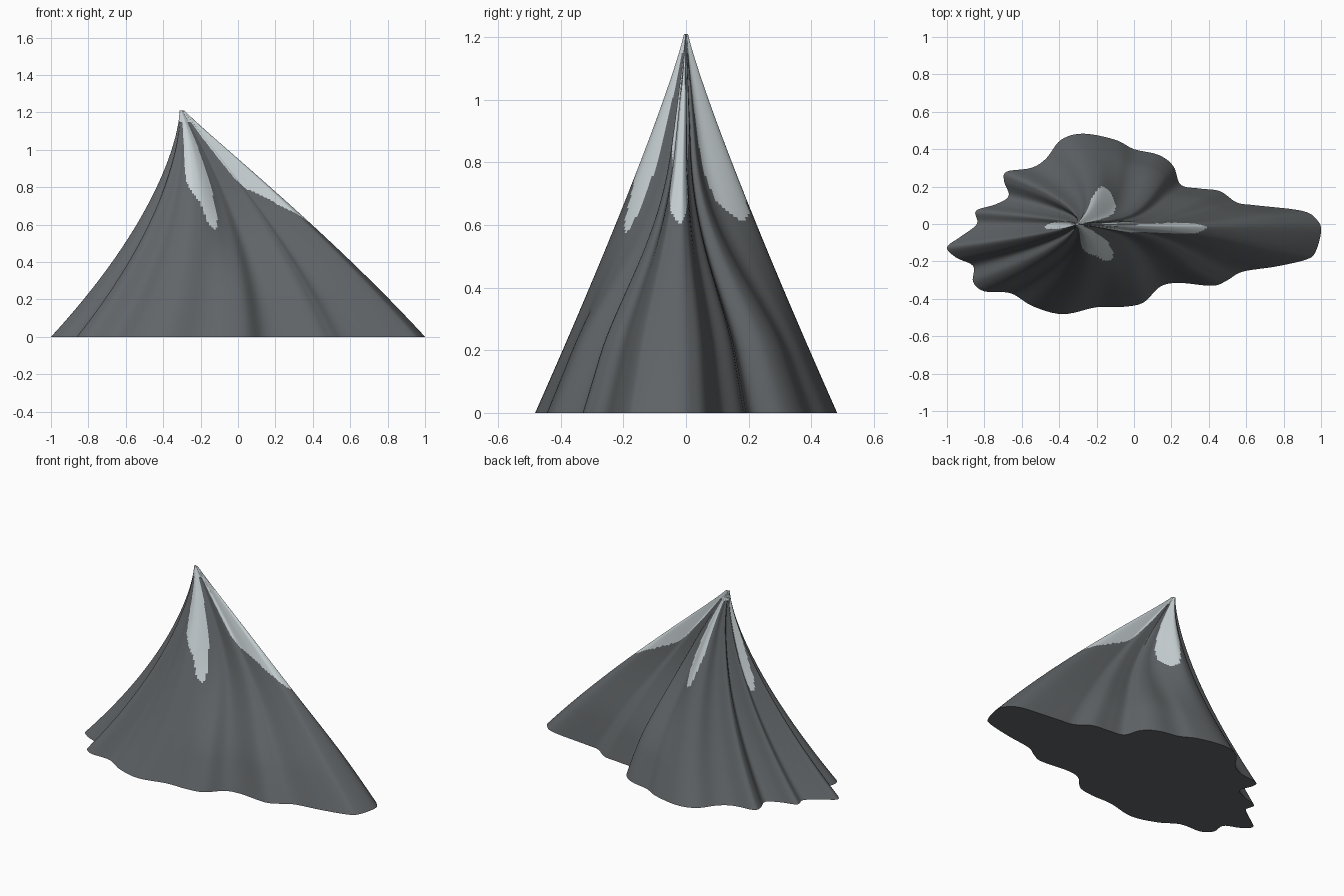
import bpy, bmesh, math
from mathutils import Vector

if "Cube" in bpy.data.objects:
    bpy.data.objects.remove(bpy.data.objects["Cube"])

HEIGHT, LEAN, TIP = 1.21, -0.3, 0.014
ROWS, STEPS, WINDOW = 120, 6, 18
SPUR_Y, PINCH = -0.05, 0.55

# Folded foot outline, anticlockwise from the long spur
FOOT = [
    (1, -.04), (.98, .02), (.9, .07), (.65, .1), (.55, .115), (.46, .175),
    (.35, .19), (.25, .21), (.21, .31), (.13, .37), (0, .4), (-.1, .45),
    (-.27, .483), (-.39, .45), (-.47, .35), (-.55, .3), (-.68, .28),
    (-.695, .23), (-.67, .15), (-.74, .105), (-.845, .07), (-.84, 0),
    (-.93, -.07), (-1, -.125), (-.95, -.18), (-.86, -.225), (-.86, -.31),
    (-.8, -.36), (-.66, -.37), (-.54, -.44), (-.38, -.482), (-.2, -.445),
    (-.06, -.443), (.05, -.42), (.14, -.335), (.24, -.315), (.42, -.33),
    (.5, -.3), (.58, -.255), (.76, -.227), (.92, -.19), (.97, -.15),
]

# Lower snow edge of each streak: (angle in degrees, height)
SNOW_STREAKS = [
    [(-40, 1.08), (-33, .85), (-18, .76), (-9, .64), (-2, .6), (3, .65), (10, .8), (22, 1)],
    [(77, 1), (85, .76), (92, .67), (104, .61), (114, .64), (124, .85)],
    [(176, 1), (178, .72), (180, .61), (182, .6), (184, .68), (187, 1)],
    [(215, 1.08), (219, .93), (224, .83), (240, .72), (248, .6), (254, .575),
     (260, .585), (263, .7), (267, 1.1)],
]


def material(name, colour):
    mat = bpy.data.materials.new(name)
    mat.use_nodes = True
    mat.diffuse_color = (*colour, 1)
    mat.node_tree.nodes["Principled BSDF"].inputs["Base Color"].default_value = (*colour, 1)
    return mat


def ease(low, high, x):
    t = min(1, max(0, (x - low) / (high - low)))
    return t * t * (3 - 2 * t)


def smooth_loop(points, steps):
    """Closed Catmull-Rom curve through the points."""
    pts = [Vector(p) for p in points]
    n, out = len(pts), []
    for i in range(n):
        a, b, c, d = (pts[(i + k) % n] for k in (-1, 0, 1, 2))
        for j in range(steps):
            t = j / steps
            out.append(b + (c - a) * (t / 2)
                       + (a * 2 - b * 5 + c * 4 - d) * (t * t / 2)
                       + (b * 3 - a - c * 3 + d) * (t ** 3 / 2))
    return out


def valley_depths(loop):
    """How far each point lies inside the averaged outline."""
    n = len(loop)
    depths = []
    for i, p in enumerate(loop):
        mean = sum((loop[(i + k) % n] for k in range(-WINDOW, WINDOW + 1)),
                   Vector((0, 0))) / (2 * WINDOW + 1)
        depths.append(max(0, (mean - p).dot(p.normalized())))
    return [sum(depths[(i + k) % n] for k in range(-2, 3)) / 5 for i in range(n)]


def is_snowy(angle, z):
    if z > HEIGHT - .06:
        return True
    for streak in SNOW_STREAKS:
        for (a0, z0), (a1, z1) in zip(streak, streak[1:]):
            for turn in (0, 360):
                a = angle + turn
                if a0 <= a < a1 and z > z0 + (z1 - z0) * (a - a0) / (a1 - a0):
                    return True
    return False


foot = smooth_loop(FOOT, STEPS)
depths = valley_depths(foot)
count = len(foot)
bm = bmesh.new()

# Rings shrink towards the leaning peak; valleys deepen and the spur narrows
rings = []
for r in range(ROWS + 1):
    t = r / ROWS
    size = TIP + (1 - TIP) * (1 - t) ** 1.13
    cut = .75 * ease(0, .8, t)
    pinch = PINCH * ease(.15, .7, t)
    ring = []
    for p, depth in zip(foot, depths):
        q = p - p.normalized() * depth * cut
        narrow = 1 - pinch * ease(-.26, .1, p.x)
        y = SPUR_Y + (q.y - SPUR_Y) * narrow
        ring.append(bm.verts.new((q.x * size + LEAN * t * t, y * size, HEIGHT * t)))
    rings.append(ring)

# Slopes, with snow chosen by direction and height
for r in range(ROWS):
    z = HEIGHT * (r + .5) / ROWS
    for i in range(count):
        j = (i + 1) % count
        face = bm.faces.new((rings[r][i], rings[r][j], rings[r + 1][j], rings[r + 1][i]))
        mid = foot[i] + foot[j]
        face.material_index = int(is_snowy(math.degrees(math.atan2(mid.y, mid.x)), z))

# Flat underside and small snowy tip
bm.faces.new(rings[0][::-1])
bm.faces.new(rings[-1]).material_index = 1

mesh = bpy.data.meshes.new("mountain")
bm.to_mesh(mesh)
bm.free()
mesh.materials.append(material("dark rock grey", (.12, .13, .137)))
mesh.materials.append(material("pale snow grey", (.59, .65, .67)))
mountain = bpy.data.objects.new("mountain", mesh)
bpy.context.collection.objects.link(mountain)

bpy.ops.object.select_all(action='DESELECT')
mountain.select_set(True)
bpy.context.view_layer.objects.active = mountain
bpy.ops.object.shade_smooth_by_angle(angle=math.radians(45))
